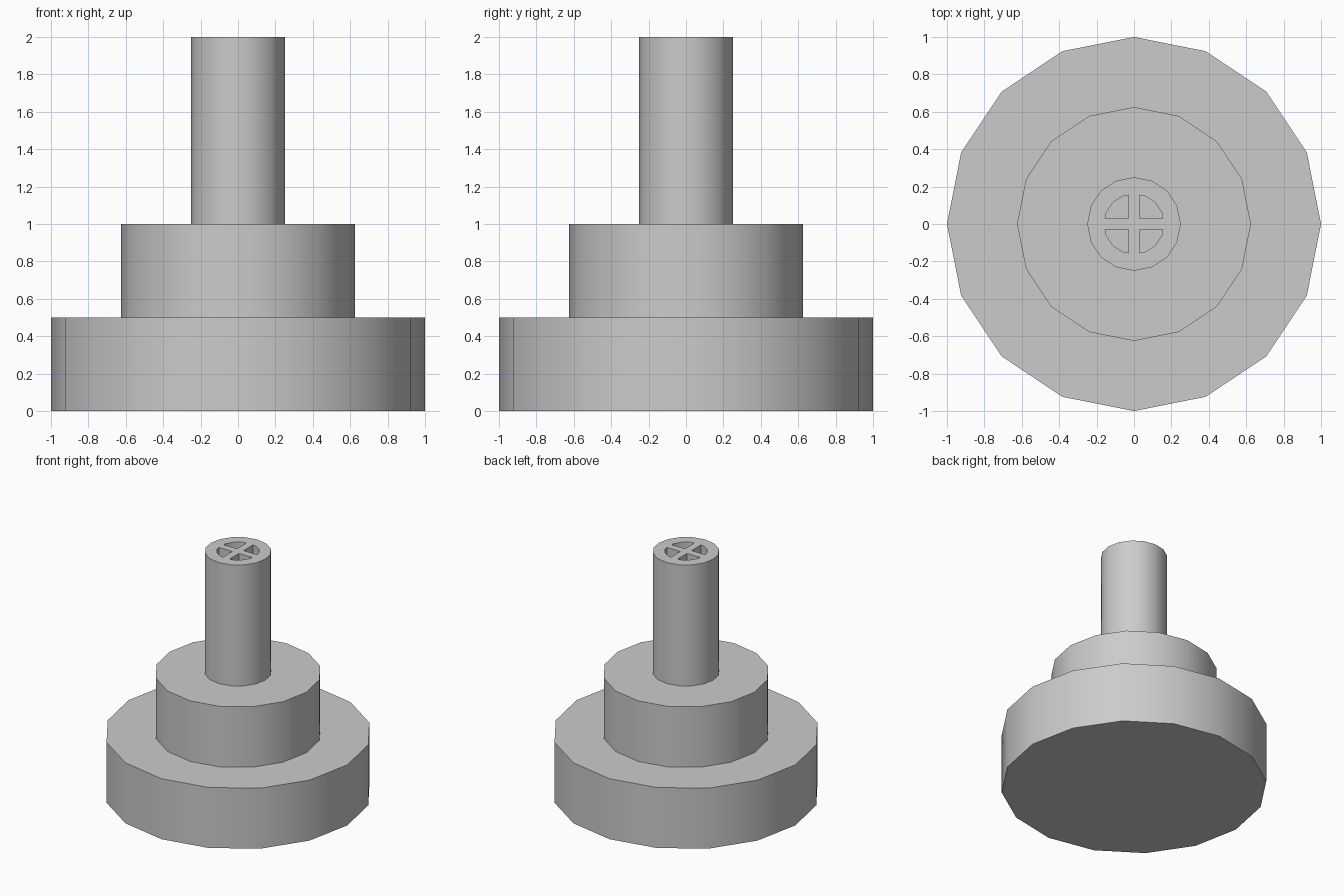
import bpy, bmesh, math
from mathutils import Matrix, Vector

if "Cube" in bpy.data.objects:
    bpy.data.objects.remove(bpy.data.objects["Cube"])

SIDES = 16


def add_tier(name, radius, z0, z1):
    bpy.ops.mesh.primitive_cylinder_add(vertices=SIDES, radius=radius, depth=z1 - z0,
                                        location=(0, 0, (z0 + z1) / 2))
    ob = bpy.context.object
    ob.name = name
    return ob


# Stepped round body
base = add_tier("base_disc", 1.0, 0, 0.5)
collar = add_tier("collar", 0.625, 0.5, 1.0)
stem = add_tier("stem", 0.25, 1.0, 2.0)

# Four quarter-round pockets around a cross in the stem top
R, GAP, DEPTH = 0.16, 0.03, 0.12
step = 2 * math.pi / SIDES
arc = [Vector((R * math.cos(i * step), R * math.sin(i * step), 0)) for i in range(5)]
start = arc[0].lerp(arc[1], GAP / arc[1].y)   # trim the arc at the cross bars
end = Vector((start.y, start.x, 0))
outline = [Vector((GAP, GAP, 0)), start, *arc[1:4], end]

bm = bmesh.new()
for k in range(4):
    turn = Matrix.Rotation(k * math.pi / 2, 4, 'Z')
    face = bm.faces.new([bm.verts.new(turn @ (p + Vector((0, 0, 2 - DEPTH)))) for p in outline])
    top = bmesh.ops.extrude_face_region(bm, geom=[face], use_keep_orig=True)["geom"]
    bmesh.ops.translate(bm, vec=(0, 0, DEPTH + 0.1),
                        verts=[v for v in top if isinstance(v, bmesh.types.BMVert)])
bmesh.ops.recalc_face_normals(bm, faces=bm.faces)
mesh = bpy.data.meshes.new("pocket_cutter")
bm.to_mesh(mesh)
bm.free()
cutter = bpy.data.objects.new("pocket_cutter", mesh)
bpy.context.collection.objects.link(cutter)
cutter.hide_render = True

cut = stem.modifiers.new("pockets", 'BOOLEAN')
cut.operation = 'DIFFERENCE'
cut.solver = 'EXACT'
cut.object = cutter
bpy.context.view_layer.objects.active = stem
bpy.ops.object.modifier_apply(modifier=cut.name)
bpy.data.objects.remove(cutter)

# Smooth round walls, crisp rims
for ob in (base, collar, stem):
    bpy.ops.object.select_all(action='DESELECT')
    ob.select_set(True)
    bpy.context.view_layer.objects.active = ob
    bpy.ops.object.shade_smooth_by_angle(angle=math.radians(30))
